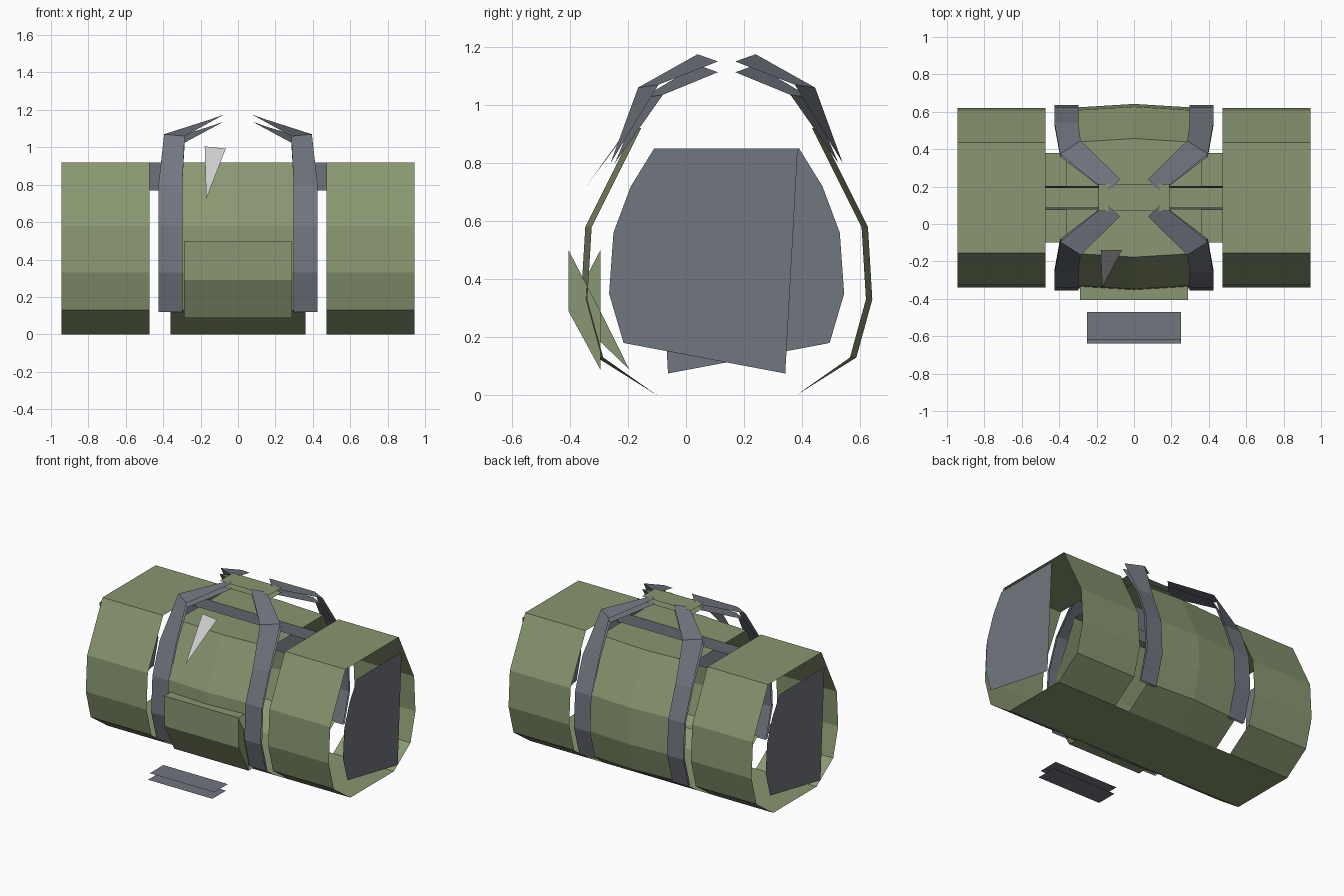
import bpy

if "Cube" in bpy.data.objects:
    bpy.data.objects.remove(bpy.data.objects["Cube"], do_unlink=True)

MID = 0.14  # y of the bag's own centre plane


def material(name, rgb):
    m = bpy.data.materials.new(name)
    m.use_nodes = True
    m.diffuse_color = (*rgb, 1)
    m.node_tree.nodes["Principled BSDF"].inputs["Base Color"].default_value = (*rgb, 1)
    return m


green = material("olive_canvas", (0.25, 0.31, 0.165))
grey = material("grey_webbing", (0.165, 0.18, 0.21))
silver = material("pale_metal", (0.62, 0.62, 0.62))


def mesh(name, verts, faces, mat):
    me = bpy.data.meshes.new(name)
    me.from_pydata(verts, [], faces)
    me.materials.append(mat)
    ob = bpy.data.objects.new(name, me)
    bpy.context.collection.objects.link(ob)
    return ob


def sheet(name, rows, mat):
    """Cloth sheet joining successive rows of points."""
    n = len(rows[0])
    faces = [(r * n + i, r * n + i + 1, (r + 1) * n + i + 1, (r + 1) * n + i)
             for r in range(len(rows) - 1) for i in range(n - 1)]
    return mesh(name, [p for row in rows for p in row], faces, mat)


def plate(name, x, y0, y1, z, mat):
    return sheet(name, [[(-x, y0, z), (x, y0, z)], [(-x, y1, z), (x, y1, z)]], mat)


def panel(name, x, outline, mat):
    return mesh(name, [(x, y, z) for y, z in outline], [tuple(range(len(outline)))], mat)


def flip(y, side):
    return MID + side * (y - MID)


# Shell cross-section: distance from the centre plane, height
wall = [(0.24, 0), (0.425, 0.13), (0.48, 0.33), (0.465, 0.58), (0.295, 0.92)]

# End shells, open at both ends
ring = [(MID - d, z) for d, z in wall] + [(MID + d, z) for d, z in reversed(wall)]
for s, side in ((1, "left"), (-1, "right")):
    sheet(side + "_shell",
          [[(s * x, y, z) for y, z in ring] for x in (0.472, 0.943)], green)

# Floor along the whole bag
plate("floor", 0.943, MID - 0.24, MID + 0.24, 0, green)

# Middle walls, bulging slightly, each with half of the top and a zip strip
for s, side in ((-1, "front"), (1, "back")):
    rows = []
    for x, bulge in ((-0.36, 0), (0, 0.022), (0.36, 0)):
        row = [(x, MID + s * (d + (bulge if z else 0)), z) for d, z in wall]
        rows.append(row + [(x, MID + s * 0.06, 0.92)])
    sheet(side + "_middle_wall", rows, green)
    sheet(side + "_zip_strip",
          [[(-0.472, MID + s * d, z), (0.472, MID + s * d, z)]
           for d, z in ((0.064, 0.92), (0.052, 0.77))], grey)

# End panels floating just beyond the shells
end = [(-0.11, 0.85), (0.385, 0.85), (0.342, 0.075), (-0.215, 0.18),
       (-0.265, 0.35), (-0.25, 0.56), (-0.19, 0.72)]
for s, side in ((1, "left"), (-1, "right")):
    panel(side + "_end_panel", s, [(flip(y, s), z) for y, z in end], grey)

# Carry straps: two layers, rising from the side and bending in to the grip
low = [(-0.295, 0.12), (-0.355, 0.33), (-0.342, 0.58), (-0.26, 0.80)]
outer = [[(0.298, y, z), (0.425, y, z)] for y, z in low]
outer += [[(0.285, -0.165, 1.06), (0.395, -0.095, 1.07)],
          [(0.075, 0.04, 1.175), (0.145, 0.11, 1.15)]]
inner = [[(x, y + 0.015, z - (0.035 if z > 1 else 0)) for x, y, z in row] for row in outer[:-1]]
inner.append([(x, y, z - 0.037) for x, y, z in outer[-1]])
for sx, lr in ((1, "left"), (-1, "right")):
    for sy, fb in ((1, "front"), (-1, "back")):
        for layer, rows in (("outer", outer), ("inner", inner)):
            sheet(f"{fb}_{lr}_strap_{layer}",
                  [[(sx * x, flip(y, sy), z) for x, y, z in row] for row in rows], grey)

# Grip wrap over the strap tips
plate("grip_top", 0.19, 0.07, 0.215, 1.152, green)
plate("grip_underside", 0.19, 0.07, 0.215, 1.118, green)

# Loose pair of grey tabs in front of the bag
plate("upper_tab", 0.25, -0.62, -0.47, 0.05, grey)
plate("lower_tab", 0.25, -0.64, -0.49, 0.012, grey)

# Front pocket: top, front, sloped lower front, underside
f1, f2, f3 = (-0.405, 0.5), (-0.405, 0.29), (-0.295, 0.088)
b1, b2, b3 = (-0.295, 0.5), (-0.295, 0.29), (-0.195, 0.088)
sheet("front_pocket",
      [[(-0.288, y, z), (0.288, y, z)] for y, z in (b1, f1, f2, f3, b3)], green)
panel("pocket_left_side", 0.288, [f1, f2, f3, b2], green)
panel("pocket_right_side", -0.288, [b1, b2, b3, f2], green)

# Zip pull
mesh("zip_pull", [(-0.178, -0.14, 1.005), (-0.065, -0.14, 0.993), (-0.17, -0.34, 0.725)],
     [(0, 2, 1)], silver)
